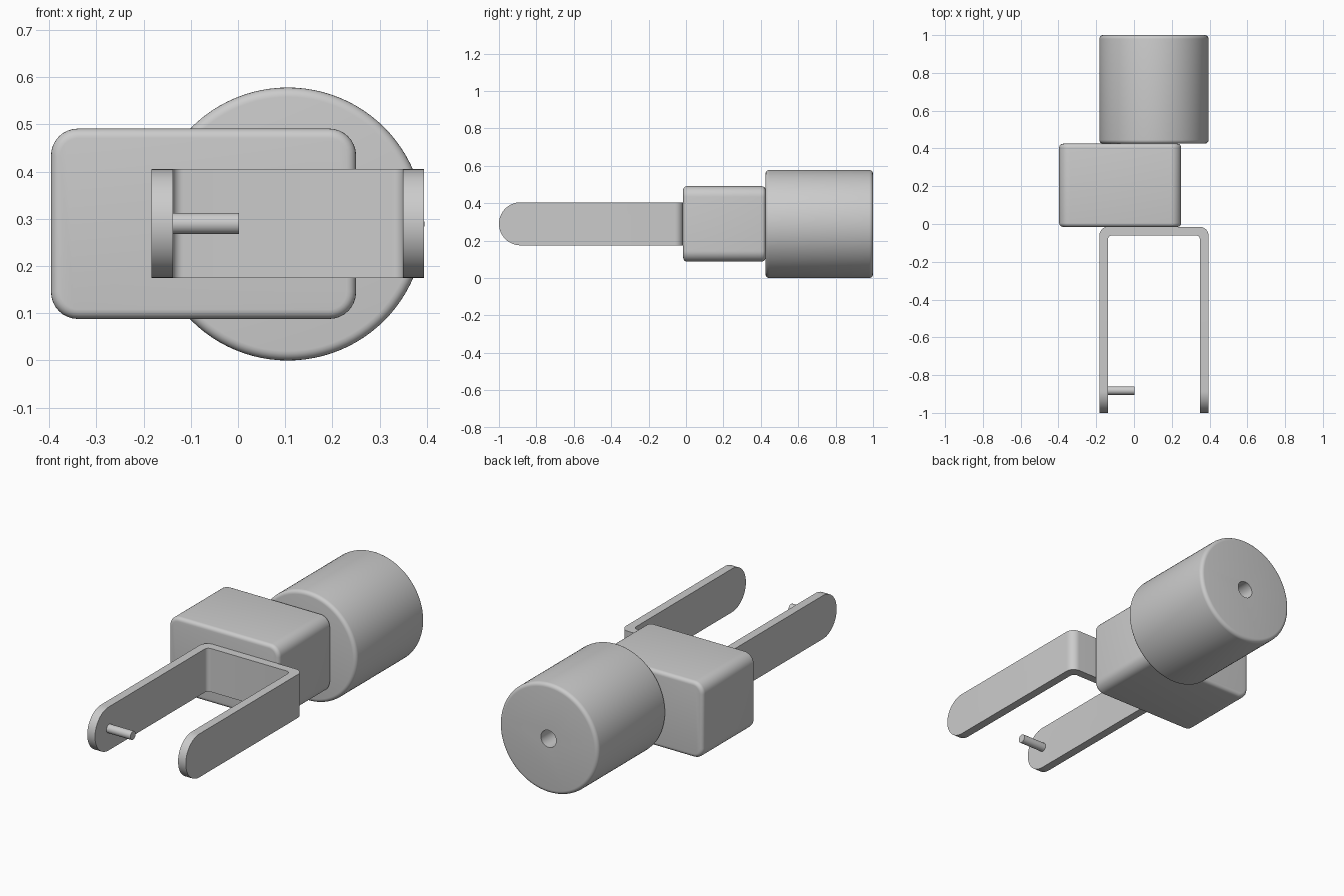
import bpy, bmesh
from math import sin, cos, pi, radians
from mathutils import Vector

if "Cube" in bpy.data.objects:
    bpy.data.objects.remove(bpy.data.objects["Cube"])


def fillet(corners, n=8):
    """Outline from right-angled (u, v, radius) corners."""
    pts = []
    for i, (u, v, r) in enumerate(corners):
        p = Vector((u, v))
        if r == 0:
            pts.append(p)
            continue
        d1 = (Vector(corners[i - 1][:2]) - p).normalized()
        d2 = (Vector(corners[(i + 1) % len(corners)][:2]) - p).normalized()
        c = p + r * (d1 + d2)
        for k in range(n + 1):
            t = k / n * pi / 2
            pts.append(c - r * (cos(t) * d2 + sin(t) * d1))
    return [p for i, p in enumerate(pts) if (p - pts[i - 1]).length > 1e-5]


def circle(u, v, r, n):
    return [Vector((u + r * cos(2 * pi * k / n), v + r * sin(2 * pi * k / n))) for k in range(n)]


def prism(name, outline, axis, a, b, edge=0):
    """Extrude an outline along axis from a to b, optionally rounding the rims."""
    place = {"x": lambda p, w: (w, p[0], p[1]),
             "y": lambda p, w: (p[0], w, p[1]),
             "z": lambda p, w: (p[0], p[1], w)}[axis]
    bm = bmesh.new()
    r0, r1 = ([bm.verts.new(place(p, w)) for p in outline] for w in (a, b))
    caps = [bm.faces.new(r0), bm.faces.new(r1)]
    n = len(outline)
    for i in range(n):
        j = (i + 1) % n
        bm.faces.new((r0[i], r0[j], r1[j], r1[i]))
    bmesh.ops.recalc_face_normals(bm, faces=bm.faces)
    if edge:
        bmesh.ops.bevel(bm, geom=[e for f in caps for e in f.edges], offset=edge,
                        segments=5, profile=0.5, affect='EDGES', clamp_overlap=False)
    me = bpy.data.meshes.new(name)
    bm.to_mesh(me)
    bm.free()
    ob = bpy.data.objects.new(name, me)
    bpy.context.collection.objects.link(ob)
    return ob


def activate(ob):
    bpy.ops.object.select_all(action='DESELECT')
    ob.select_set(True)
    bpy.context.view_layer.objects.active = ob


def cut(ob, cutter, op):
    cutter.hide_render = True
    activate(ob)
    m = ob.modifiers.new("cut", 'BOOLEAN')
    m.operation, m.object, m.solver = op, cutter, 'EXACT'
    bpy.ops.object.modifier_apply(modifier=m.name)
    bpy.data.objects.remove(cutter)


CX, CZ = 0.1055, 0.289   # axis of the drum and fork
L, R = -0.183, 0.394     # outer faces of the fork
T = 0.045                # fork thickness

# Round drum with a blind hole in its back face
drum = prism("drum", circle(CX, CZ, 0.289, 96), "y", 0.425, 1.0, 0.02)
cut(drum, prism("hole_cutter", circle(CX, CZ, 0.045, 32), "y", 0.7, 1.1), 'DIFFERENCE')

# Offset rounded block
block = prism("block", fillet([(-0.396, 0.088, 0.057), (0.25, 0.088, 0.057),
                               (0.25, 0.491, 0.057), (-0.396, 0.491, 0.057)]),
              "y", -0.015, 0.425, 0.02)

# U-shaped fork, trimmed to round tips
fork = prism("fork", fillet([(L, -1.05, 0), (L, -0.015, 0.045), (R, -0.015, 0.045),
                             (R, -1.05, 0), (R - T, -1.05, 0), (R - T, -0.06, 0.022),
                             (L + T, -0.06, 0.022), (L + T, -1.05, 0)]), "z", 0.1, 0.5)
trim = prism("fork_trim", fillet([(-1.0, 0.175, 0.115), (0.1, 0.175, 0),
                                  (0.1, 0.405, 0), (-1.0, 0.405, 0.115)], 16),
             "x", L - 0.1, R + 0.1)
cut(fork, trim, 'INTERSECT')

# Pin inside one fork arm
pin = prism("pin", circle(-0.882, 0.29, 0.0225, 32), "x", L + T - 0.005, 0.002)

for ob in (drum, block, fork, pin):
    activate(ob)
    bpy.ops.object.shade_smooth_by_angle(angle=radians(30))
